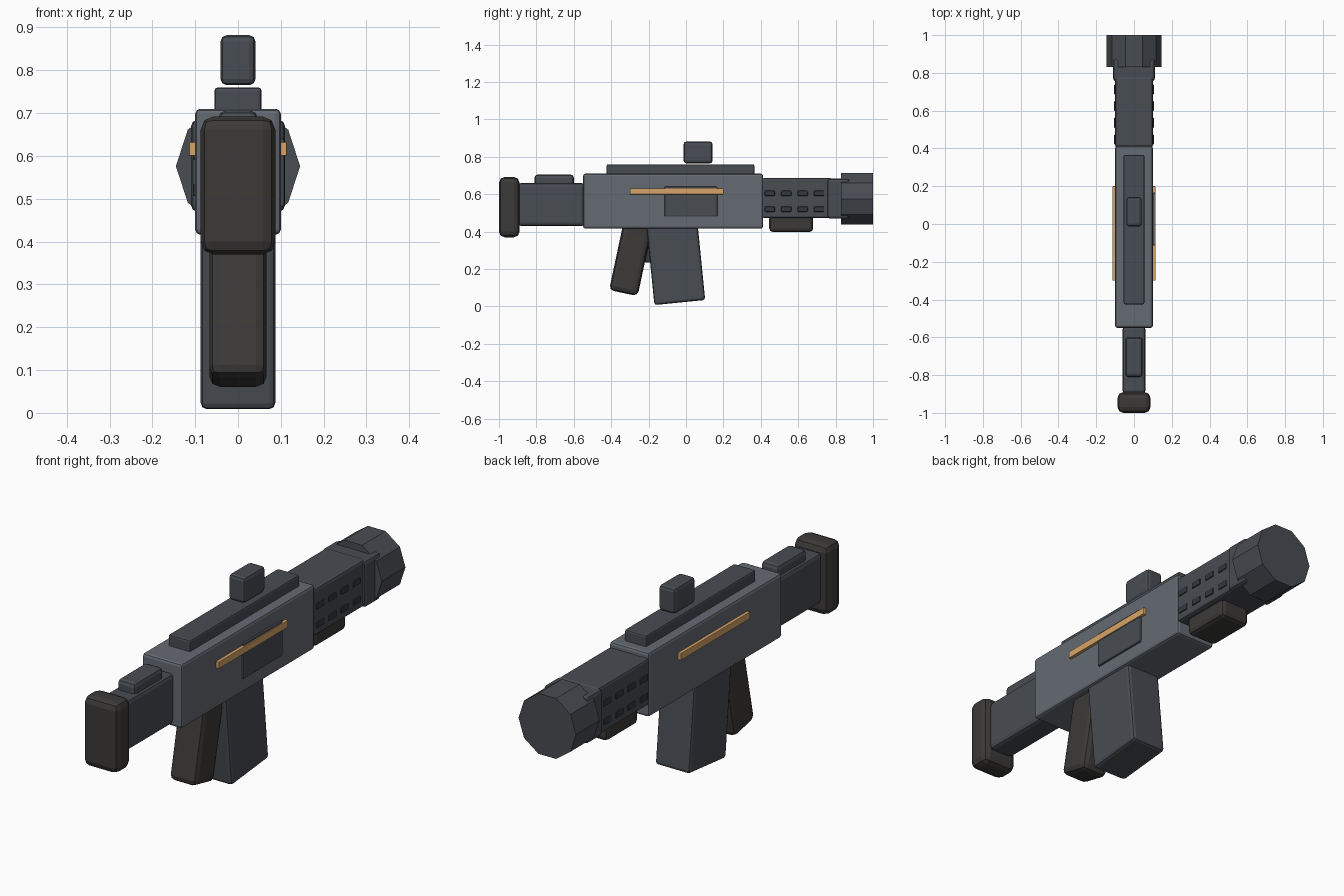
import bpy, bmesh, math
from mathutils import Matrix

if "Cube" in bpy.data.objects:
    bpy.data.objects.remove(bpy.data.objects["Cube"])


def material(name, rgb):
    m = bpy.data.materials.new(name)
    m.diffuse_color = (*rgb, 1)
    m.use_nodes = True
    m.node_tree.nodes["Principled BSDF"].inputs["Base Color"].default_value = m.diffuse_color
    return m


STEEL = material("steel_grey", (0.13, 0.145, 0.17))
DARK = material("dark_grey", (0.065, 0.072, 0.085))
RUBBER = material("rubber", (0.045, 0.042, 0.04))
BLACK = material("vent_dark", (0.035, 0.038, 0.045))
GOLD = material("gold", (0.68, 0.37, 0.14))


def finish(name, bm, mat, bevel=0.0, segments=2):
    """Turn a bmesh into a named, optionally bevelled object."""
    mesh = bpy.data.meshes.new(name)
    bm.to_mesh(mesh)
    bm.free()
    mesh.materials.append(mat)
    ob = bpy.data.objects.new(name, mesh)
    bpy.context.collection.objects.link(ob)
    if bevel:
        mod = ob.modifiers.new("bevel", 'BEVEL')
        mod.width = bevel
        mod.segments = segments
    return ob


def box(name, x, y, z, mat, bevel=0.01, tilt=0.0):
    """Box from (min, max) ranges, tilted about its own centre."""
    lo, hi = zip(x, y, z)
    centre = [(a + b) / 2 for a, b in zip(lo, hi)]
    size = [b - a for a, b in zip(lo, hi)]
    bm = bmesh.new()
    bmesh.ops.create_cube(bm, size=1)
    bmesh.ops.scale(bm, vec=size, verts=bm.verts)
    ob = finish(name, bm, mat, bevel)
    ob.location = centre
    ob.rotation_euler.x = tilt
    return ob


def mid(half):
    return (-half, half)


# Receiver, top rail and sight
box("receiver", mid(0.1), (-0.55, 0.412), (0.416, 0.71), STEEL, 0.012)
box("top_rail", mid(0.055), (-0.425, 0.366), (0.70, 0.76), DARK, 0.008)
box("sight", mid(0.041), (-0.013, 0.142), (0.765, 0.882), DARK, 0.015)

# Stock
box("stock_arm", mid(0.06), (-0.9, -0.54), (0.43, 0.66), DARK, 0.018)
box("cheek_rest", mid(0.046), (-0.81, -0.60), (0.63, 0.706), DARK, 0.018)
box("butt_pad", mid(0.087), (-1.0, -0.89), (0.37, 0.692), RUBBER, 0.03)

# Handguard, foregrip and front collar
box("handguard", mid(0.1), (0.405, 0.78), (0.473, 0.687), DARK, 0.012)
box("foregrip", mid(0.075), (0.445, 0.68), (0.398, 0.49), RUBBER, 0.02)
box("front_collar", mid(0.11), (0.755, 0.875), (0.47, 0.684), DARK, 0.015)

# Handguard vents, two rows on each side
for side in (-1, 1):
    for row, z in enumerate((0.52, 0.605)):
        for i in range(4):
            y = 0.448 + i * 0.088
            xs = sorted((side * 0.09, side * 0.105))
            box(f"vent_{side}_{row}_{i}", xs, (y - 0.027, y + 0.027),
                (z - 0.014, z + 0.014), BLACK, 0.004)

# Ten-sided muzzle
bm = bmesh.new()
bmesh.ops.create_cone(bm, cap_ends=True, segments=10, radius1=0.145,
                      radius2=0.145, depth=0.17)
xs = [v.co.x for v in bm.verts]
if max(xs) < 0.1449:
    bmesh.ops.rotate(bm, verts=bm.verts, matrix=Matrix.Rotation(math.pi / 10, 3, 'Z'))
bmesh.ops.rotate(bm, verts=bm.verts, matrix=Matrix.Rotation(math.pi / 2, 3, 'X'))
muzzle = finish("muzzle", bm, DARK)
muzzle.location = (0, 0.915, 0.576)

# Magazine, grip and trigger
box("magazine", mid(0.087), (-0.192, 0.081), (0.02, 0.468), DARK, 0.014, 0.1)
box("pistol_grip", mid(0.067), (-0.367, -0.211), (0.067, 0.507), RUBBER, 0.025, -0.21)
box("trigger", mid(0.02), (-0.235, -0.19), (0.235, 0.43), BLACK, 0.008)

# Side cover on the right, gold strips on both sides
box("side_cover", (0.09, 0.109), (-0.115, 0.168), (0.48, 0.641), DARK, 0.006)
for side, label in ((-1, "left"), (1, "right")):
    xs = sorted((side * 0.09, side * 0.114))
    box(f"gold_strip_{label}", xs, (-0.30, 0.20), (0.60, 0.632), GOLD, 0.002)
